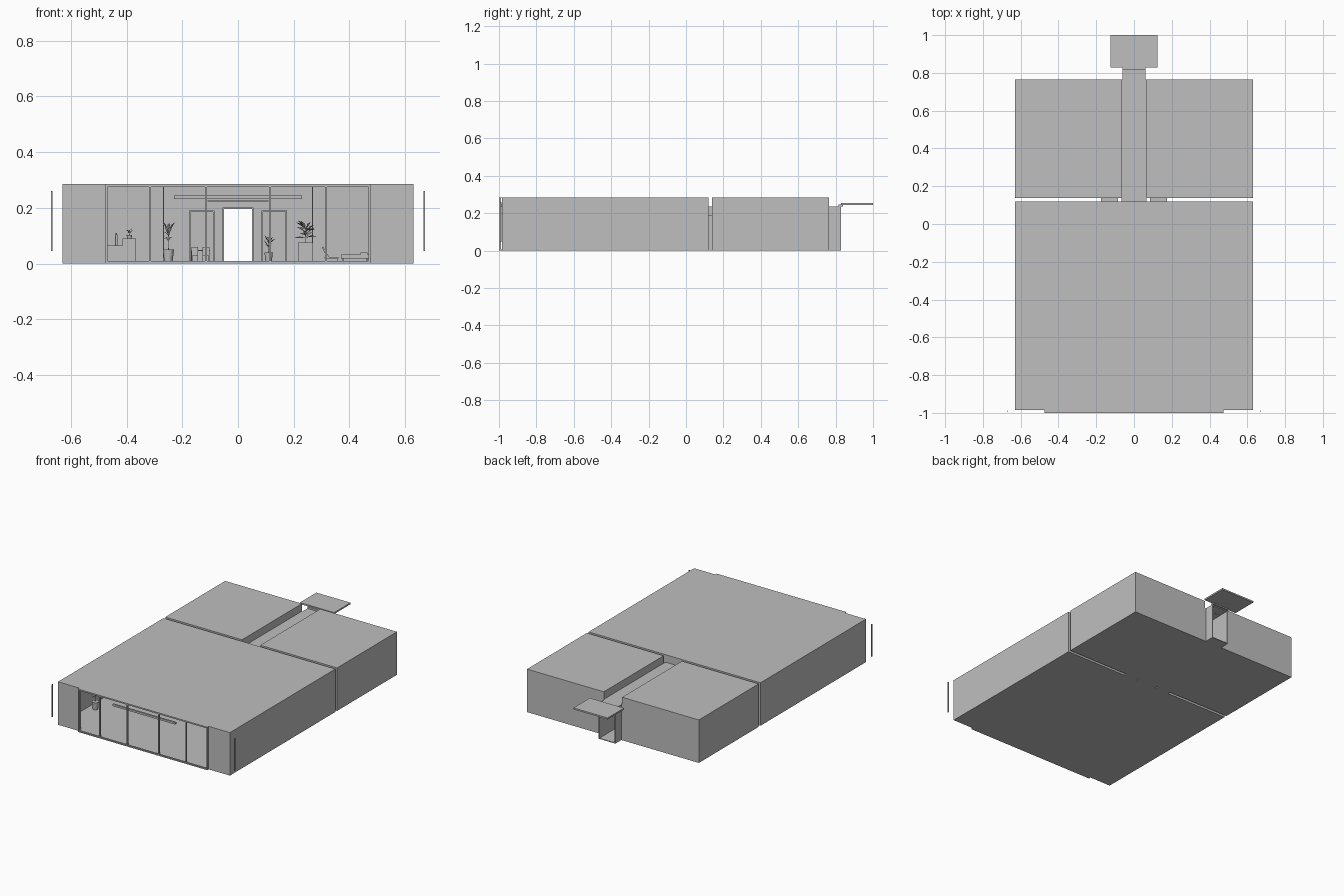
import bpy, bmesh, math, random
from mathutils import Vector

random.seed(4)
cube = bpy.data.objects.get("Cube")
if cube:
    bpy.data.objects.remove(cube)

GREY = (0.52, 0.52, 0.52, 1)
mat = bpy.data.materials.new("plain grey")
mat.use_nodes = True
mat.diffuse_color = GREY
mat.node_tree.nodes["Principled BSDF"].inputs["Base Color"].default_value = GREY


def finish(name, bm):
    me = bpy.data.meshes.new(name)
    bm.normal_update()
    bm.to_mesh(me)
    bm.free()
    me.materials.append(mat)
    ob = bpy.data.objects.new(name, me)
    bpy.context.collection.objects.link(ob)
    return ob


def add_box(bm, x0, x1, y0, y1, z0, z1):
    verts = bmesh.ops.create_cube(bm, size=1)["verts"]
    for v in verts:
        v.co = Vector(((x0 + x1) / 2 + v.co.x * (x1 - x0),
                       (y0 + y1) / 2 + v.co.y * (y1 - y0),
                       (z0 + z1) / 2 + v.co.z * (z1 - z0)))
    return verts


def boxes(name, *specs):
    bm = bmesh.new()
    for s in specs:
        add_box(bm, *s)
    return finish(name, bm)


def cone(bm, x, y, z0, z1, r0, r1, n=16):
    verts = bmesh.ops.create_cone(bm, cap_ends=True, segments=n, radius1=r0,
                                  radius2=r1, depth=z1 - z0)["verts"]
    bmesh.ops.translate(bm, verts=verts, vec=(x, y, (z0 + z1) / 2))


def wall_with_doors(name, x0, x1, y0, y1, top, doors):
    # wall along x, split around each (left, right, head) opening
    bm = bmesh.new()
    start = x0
    for a, b, head in doors:
        add_box(bm, start, a, y0, y1, 0, top)
        add_box(bm, a, b, y0, y1, head, top)
        start = b
    add_box(bm, start, x1, y0, y1, 0, top)
    return finish(name, bm)


W, H, T = 0.63, 0.285, 0.01      # half width, height, wall thickness
OPEN = 0.475                     # half width of the glazed front
FRONT, MID, BACK = -0.985, 0.12, 0.765
DOOR = (0.09, 0.17, 0.185)

# Main hall shell
boxes("main_floor", (-W, W, FRONT, MID, 0, 0.005), (-OPEN, OPEN, -1, FRONT, 0, 0.005))
boxes("main_roof", (-W, W, FRONT, MID, 0.28, H), (-OPEN, OPEN, -1, FRONT, 0.28, H))
for s, side in ((-1, "right"), (1, "left")):
    xs = sorted((s * (W - T), s * W))
    boxes(side + "_main_wall", (*xs, FRONT, MID, 0, H))
    xs = sorted((s * OPEN, s * W))
    boxes(side + "_front_pier", (*xs, FRONT, FRONT + 0.02, 0, H))
    # slim upright beside the front
    xs = sorted((s * 0.666, s * 0.671))
    boxes(side + "_side_post", (*xs, -0.995, -0.987, 0.045, 0.26))
wall_with_doors("hall_back_wall", -W, W, MID - T, MID, H,
                [(-0.17, -0.09, 0.185), (-0.05, 0.05, 0.195), DOOR])

# Glazing frame
bm = bmesh.new()
for x in (-OPEN + 0.003, -0.316, -0.115, 0.115, 0.316, OPEN - 0.003):
    add_box(bm, x - 0.003, x + 0.003, -0.998, -0.988, 0.005, 0.28)
add_box(bm, -OPEN, OPEN, -0.998, -0.988, 0.275, 0.281)
add_box(bm, -OPEN, OPEN, -0.998, -0.988, 0.004, 0.009)
finish("glazing_frame", bm)
boxes("front_light_bar", (-0.23, 0.23, -0.987, -0.975, 0.232, 0.245))
boxes("hall_lintel", (-0.11, 0.11, MID - 0.018, MID - T, 0.222, 0.226))

# Rear rooms on both sides of the corridor, with door links across the gap
for s, side in ((-1, "right"), (1, "left")):
    a, b = sorted((s * 0.067, s * W))
    da, db = sorted((s * DOOR[0], s * DOOR[1]))
    y0 = 0.138
    boxes(side + "_rear_room",
          (a, b, y0, BACK, 0, 0.005), (a, b, y0, BACK, H - 0.005, H),
          (a, a + T, y0, BACK, 0, H), (b - T, b, y0, BACK, 0, H),
          (a, b, BACK - T, BACK, 0, H))
    wall_with_doors(side + "_rear_room_front", a, b, y0, y0 + T, H, [(da, db, DOOR[2])])
    boxes(side + "_door_link",
          (da - 0.006, da, 0.1, y0 + T, 0, 0.19), (db, db + 0.006, 0.1, y0 + T, 0, 0.19),
          (da - 0.006, db + 0.006, 0.1, y0 + T, 0.185, 0.191),
          (da, db, MID, y0, 0, 0.005))
    # partition return in the hall
    xs = sorted((s * 0.265, s * 0.27))
    boxes(side + "_partition", (*xs, -0.08, MID - T, 0.005, 0.28))

# Corridor, open at both ends, and its canopy
END = 0.828
boxes("corridor", (-0.067, 0.067, MID, BACK, 0, 0.005), (-0.067, 0.067, MID, BACK, 0.228, 0.235),
      (-0.067, -0.055, MID, BACK, 0, 0.235), (0.055, 0.067, MID, BACK, 0, 0.235))
boxes("corridor_porch", (-0.062, 0.062, BACK, END, 0, 0.005),
      (-0.062, -0.055, BACK, END, 0, 0.235), (0.055, 0.062, BACK, END, 0, 0.235),
      (-0.062, 0.062, BACK, END, 0.229, 0.235))
boxes("rear_canopy", (-0.125, 0.125, END, 1.0, 0.243, 0.253),
      (-0.062, 0.062, END - 0.012, END + 0.012, 0.235, 0.246))
boxes("corridor_door_frame", (-0.056, -0.05, 0.1, MID, 0, 0.2),
      (0.05, 0.056, 0.1, MID, 0, 0.2), (-0.056, 0.056, 0.1, MID, 0.195, 0.201))

# Flat foot pads below the floors
bm = bmesh.new()
for x in (-0.6, 0.6):
    for y in (-0.95, -0.43, 0.09, 0.17, 0.73):
        cone(bm, x, y, 0, 0.003, 0.014, 0.014)
finish("foot_pads", bm)


def plant(name, x, y, z, pot_h, pot_r, height, spread, leaves=14):
    bm = bmesh.new()
    if pot_h:
        cone(bm, x, y, z, z + pot_h, pot_r * 0.75, pot_r)
    base = Vector((x, y, z + pot_h))
    cone(bm, x, y, base.z, base.z + height * 0.6, 0.0015, 0.001, 5)
    for i in range(leaves):
        ang = i * 2.4
        out = Vector((math.cos(ang), math.sin(ang), 0))
        across = Vector((-out.y, out.x, 0)) * spread * 0.16
        low = base + Vector((0, 0, height * random.uniform(0.2, 0.6)))
        tip = low + out * spread * random.uniform(0.6, 1) + Vector((0, 0, height * random.uniform(0, 0.4)))
        middle = low.lerp(tip, 0.55) + Vector((0, 0, height * 0.06))
        bm.faces.new([bm.verts.new(p) for p in (low, middle + across, tip, middle - across)])
    finish(name, bm)


# Plants and planters
plant("tall_pot_plant", -0.25, -0.3, 0.005, 0.045, 0.02, 0.11, 0.03)
plant("corner_plant", -0.57, -0.68, 0.005, 0.05, 0.022, 0.12, 0.04)
plant("doorway_plant", 0.11, 0.06, 0.005, 0.035, 0.015, 0.08, 0.025)
boxes("square_planter", (0.215, 0.27, -0.33, -0.275, 0.005, 0.075))
plant("planter_leaves", 0.243, -0.3, 0.075, 0, 0.02, 0.085, 0.04, 20)
plant("counter_plant", -0.39, -0.3, 0.09, 0.012, 0.01, 0.03, 0.018, 8)

# Counter with a bottle
boxes("kitchen_counter", (-0.6, -0.415, -0.35, -0.25, 0.005, 0.065),
      (-0.415, -0.367, -0.35, -0.25, 0.005, 0.09))
bm = bmesh.new()
cone(bm, -0.437, -0.3, 0.065, 0.1, 0.005, 0.005)
cone(bm, -0.437, -0.3, 0.1, 0.11, 0.005, 0.002)
finish("bottle", bm)

# Dining table and chairs
bm = bmesh.new()
add_box(bm, -0.17, -0.1, -0.22, -0.1, 0.045, 0.049)
for x in (-0.166, -0.104):
    for y in (-0.215, -0.105):
        add_box(bm, x - 0.002, x + 0.002, y - 0.002, y + 0.002, 0.005, 0.045)
finish("dining_table", bm)
bm = bmesh.new()
for x in (-0.155, -0.115):
    for y, d in ((-0.24, -1), (-0.08, 1)):
        add_box(bm, x - 0.012, x + 0.012, y - 0.012, y + 0.012, 0.028, 0.031)
        add_box(bm, x - 0.012, x + 0.012, y + d * 0.012 - 0.001, y + d * 0.012 + 0.001, 0.031, 0.06)
        for lx in (-0.011, 0.011):
            for ly in (-0.011, 0.011):
                add_box(bm, x + lx - 0.001, x + lx + 0.001, y + ly - 0.001, y + ly + 0.001, 0.005, 0.028)
finish("dining_chairs", bm)

# Lounge chair and daybed
seat = boxes("lounge_seat", (0.31, 0.36, -0.35, -0.3, 0.018, 0.024))
rest = boxes("lounge_back", (-0.003, 0.003, -0.35, -0.3, 0, 0.045))
rest.location = (0.325, 0, 0.02)
rest.rotation_euler.y = -0.5
boxes("daybed", (0.37, 0.47, -0.36, -0.29, 0.018, 0.032), (0.44, 0.465, -0.355, -0.295, 0.032, 0.04))
boxes("lounge_legs", *[(x, x + 0.003, y, y + 0.003, 0.005, 0.018)
                       for x in (0.312, 0.355, 0.375, 0.462) for y in (-0.345, -0.305)])
